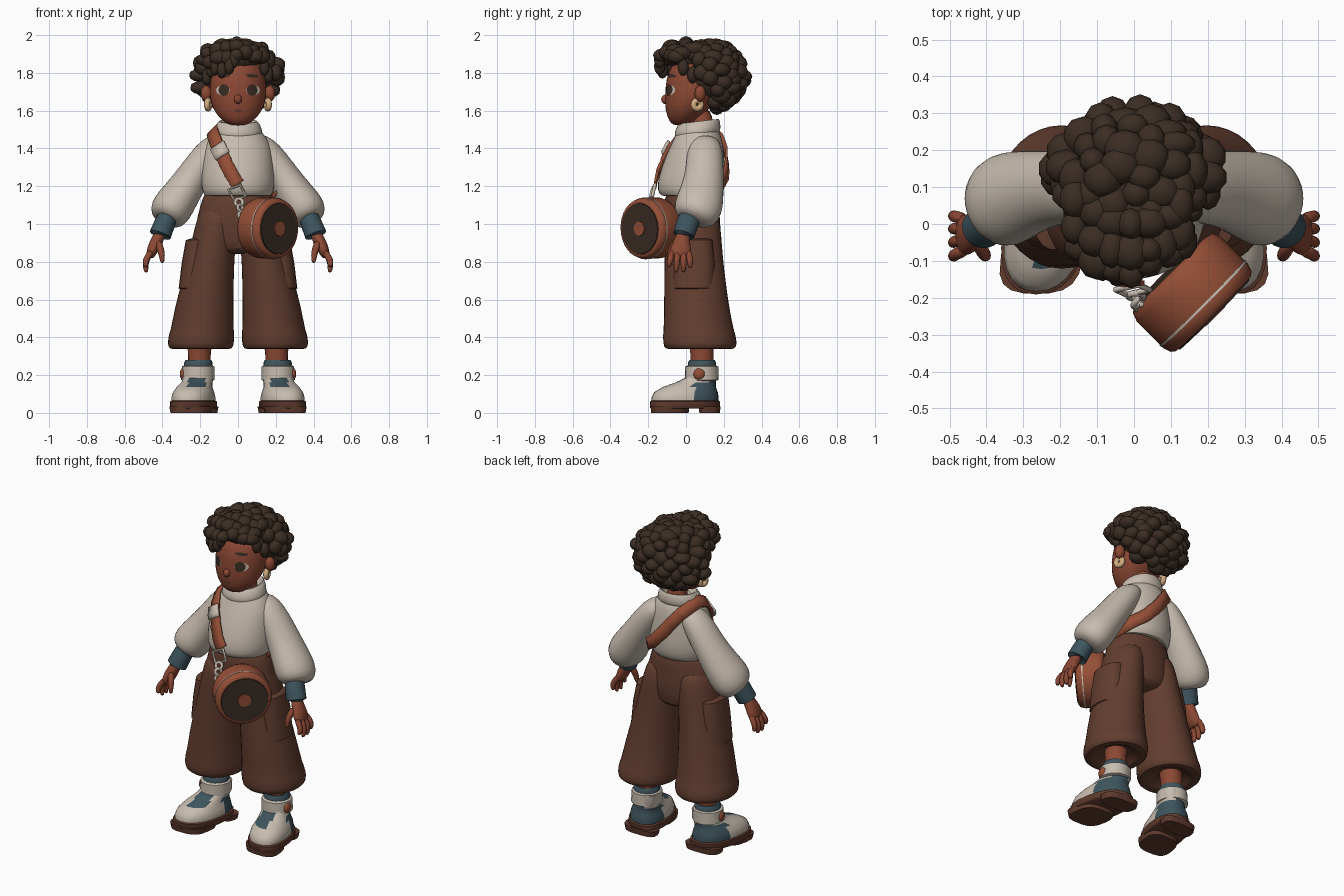
import bpy, bmesh, math, random
from mathutils import Vector, Matrix
from mathutils.bvhtree import BVHTree

random.seed(4)
if "Cube" in bpy.data.objects:
    bpy.data.objects.remove(bpy.data.objects["Cube"])


def material(name, r, g, b):
    m = bpy.data.materials.new(name)
    m.use_nodes = True
    m.diffuse_color = (r, g, b, 1)
    m.node_tree.nodes["Principled BSDF"].inputs["Base Color"].default_value = (r, g, b, 1)
    return m


SKIN = material("brown skin", .26, .065, .034)
HAIR = material("dark hair", .043, .026, .017)
CREAM = material("cream cloth", .57, .5, .425)
CLOTH = material("brown cloth", .122, .047, .028)
LEATHER = material("orange leather", .30, .078, .038)
TEAL = material("teal", .048, .09, .11)
GOLD = material("pale gold", .65, .42, .22)
SOLE = material("dark brown rubber", .115, .043, .027)


def finish(name, bm, mats, mirror=False, sub=0, pick=None, angle=50):
    """Turn a bmesh into a smooth-shaded object."""
    bmesh.ops.recalc_face_normals(bm, faces=bm.faces[:])
    if pick:
        for f in bm.faces:
            f.material_index = pick(f.calc_center_median())
    me = bpy.data.meshes.new(name)
    bm.to_mesh(me)
    bm.free()
    for m in mats:
        me.materials.append(m)
    me.shade_smooth()
    me.set_sharp_from_angle(angle=math.radians(angle))
    ob = bpy.data.objects.new(name, me)
    bpy.context.collection.objects.link(ob)
    if sub:
        ob.modifiers.new("Smooth", 'SUBSURF').levels = sub
        ob.modifiers["Smooth"].render_levels = sub
    if mirror:
        ob.modifiers.new("Pair", 'MIRROR')
    return ob


def loft(name, rings, mats, path=False, n=18, power=2, warp=None, **kw):
    """Skin elliptical rings (x, y, z, a, b), flat or turned along their path."""
    bm = bmesh.new()
    centres = [Vector(r[:3]) for r in rings]
    loops = []
    for i, (c, r) in enumerate(zip(centres, rings)):
        u, v = Vector((1, 0, 0)), Vector((0, 1, 0))
        if path:
            t = (centres[min(i + 1, len(rings) - 1)] - centres[max(i - 1, 0)]).normalized()
            u = v.cross(t).normalized()
            v = t.cross(u)
        loop = []
        for k in range(n):
            s, q = math.sin(2 * math.pi * k / n), math.cos(2 * math.pi * k / n)
            e = 2 / power
            p = c + u * r[3] * math.copysign(abs(q) ** e, q) + v * r[4] * math.copysign(abs(s) ** e, s)
            loop.append(bm.verts.new(warp(p) if warp else p))
        loops.append(loop)
    for a, b in zip(loops, loops[1:]):
        for k in range(n):
            bm.faces.new((a[k], a[(k + 1) % n], b[(k + 1) % n], b[k]))
    bm.faces.new(loops[0])
    bm.faces.new(loops[-1])
    return finish(name, bm, mats, **kw)


def balls(name, items, mat, **kw):
    """One object made of scaled spheres, each (location, scale)."""
    bm = bmesh.new()
    for loc, scale in items:
        m = Matrix.Translation(loc) @ Matrix.Diagonal((*scale, 1))
        bmesh.ops.create_icosphere(bm, subdivisions=2, radius=1, matrix=m)
    return finish(name, bm, [mat], angle=80, **kw)


def ring(name, loc, rot, major, minor, mat, segments=16, mirror=False):
    bpy.ops.mesh.primitive_torus_add(location=loc, rotation=rot, major_radius=major, minor_radius=minor,
                                     major_segments=segments, minor_segments=8)
    ob = bpy.context.object
    ob.name = name
    bpy.ops.object.transform_apply(location=True, rotation=True)
    ob.data.materials.append(mat)
    ob.data.shade_smooth()
    ob.data.set_sharp_from_angle(angle=math.radians(60))
    if mirror:
        ob.modifiers.new("Pair", 'MIRROR')


def surface(ob):
    return BVHTree.FromObject(ob, bpy.context.evaluated_depsgraph_get())


# Head, neck, ears, earrings
head = loft("head", [(0, -.03, 1.52, .035, .035), (0, -.02, 1.545, .085, .072), (0, 0, 1.59, .123, .107),
                     (0, .02, 1.64, .147, .134), (0, .035, 1.7, .154, .147), (0, .045, 1.77, .15, .153),
                     (0, .06, 1.84, .134, .141), (0, .07, 1.9, .08, .09)], [SKIN], sub=1)
loft("neck", [(0, .09, 1.44, .065, .065), (0, .09, 1.52, .058, .056), (0, .075, 1.62, .06, .06)], [SKIN], sub=1)
balls("nose", [((0, -.107, 1.66), (.021, .025, .026))], SKIN)
balls("ears", [((.168, .075, 1.69), (.03, .03, .045))], SKIN, mirror=True)
ring("earrings", (.158, .06, 1.632), (0, math.pi / 2, .3), .021, .016, GOLD, mirror=True)

# Face details laid as thin patches over the head
face = surface(head)


def patch(name, cx, cz, rx, rz, mat, lift, mirror=False, slope=0):
    bm = bmesh.new()
    rows = []
    for j in range(4):
        row = []
        for k in range(16):
            a, s = 2 * math.pi * k / 16, (j + .05) / 3.05
            x, z = cx + rx * s * math.cos(a), cz + rz * s * math.sin(a) + slope * rx * s * math.cos(a)
            hit = face.ray_cast(Vector((x, -1, z)), Vector((0, 1, 0)))[0]
            row.append(bm.verts.new((x, hit.y - lift, z)))
        rows.append(row)
    for a, b in zip(rows, rows[1:]):
        for k in range(16):
            bm.faces.new((a[k], a[(k + 1) % 16], b[(k + 1) % 16], b[k]))
    bm.faces.new(rows[0])
    finish(name, bm, [mat], mirror=mirror)


patch("eye_whites", .08, 1.708, .036, .027, CREAM, .002, True)
patch("irises", .075, 1.709, .028, .031, HAIR, .004, True)
patch("eyebrows", .075, 1.784, .032, .009, HAIR, .003, True, -.1)
patch("mouth", 0, 1.6, .024, .006, SOLE, .002)

# Curly hair: scalp, uneven clumps over a sphere, and a side-swept fringe
curls = [((0, .13, 1.79), (.185, .155, .16)), ((0, .035, 1.88), (.13, .13, .08))]
COUNT = 105
for i in range(COUNT):
    h = 1 - 2 * (i + .5) / COUNT
    a, w = i * 2.39996 + random.uniform(-.1, .1), math.sqrt(1 - h * h)
    grow = random.uniform(.94, 1.05)
    p = Vector((.208 * w * math.cos(a) * grow, .13 + .165 * w * math.sin(a) * grow, 1.785 + .165 * h))
    if p.y > .06 + (1.85 - p.z) * .38:
        curls.append((p, [random.uniform(.036, .06), random.uniform(.036, .056), random.uniform(.034, .05)]))
for i in range(7):
    x = -.15 + .047 * i
    for y, z in ((-.13 if x < .02 else -.1, 1.89 if x < .02 else 1.905), (-.075, 1.935), (0, 1.95)):
        p = (x * random.uniform(.9, 1.1), y + 3 * x * x, z - 1.5 * x * x + random.uniform(-.01, .008))
        curls.append((p, [random.uniform(.036, .055), random.uniform(.036, .055), random.uniform(.034, .044)]))
for x, y, z in ((-.12, -.1, 1.83), (-.085, -.125, 1.815), (-.045, -.14, 1.835), (-.02, -.14, 1.87), (-.145, -.04, 1.82),
                (.14, -.015, 1.83), (.16, .035, 1.79), (-.165, .03, 1.78)):
    curls.append(((x, y, z), (.027, .03, .046)))
balls("curly_hair", curls, HAIR)

# Sweater with puffed sleeves and rolled collar
sweater = loft("sweater_body", [(0, .03, 1.15, .16, .13), (0, .025, 1.145, .18, .16), (0, .025, 1.18, .195, .182),
                                (0, .033, 1.25, .2, .182), (0, .045, 1.35, .19, .16), (0, .06, 1.43, .175, .137),
                                (0, .065, 1.48, .135, .118), (0, .065, 1.52, .1, .1)], [CREAM], sub=1)
loft("collar", [(0, .06, 1.45, .125, .11), (0, .06, 1.485, .135, .127), (0, .065, 1.525, .12, .118),
                (0, .07, 1.548, .102, .105), (0, .075, 1.54, .086, .09), (0, .08, 1.5, .08, .08)],
     [CREAM], sub=1, warp=lambda p: p + Vector((0, 0, .12 * (p.y - .06))))
loft("sleeves", [(.08, .095, 1.45, .045, .07), (.13, .1, 1.405, .075, .092), (.185, .1, 1.33, .085, .1),
                 (.245, .095, 1.24, .09, .106), (.305, .08, 1.15, .102, .122), (.35, .065, 1.085, .112, .132),
                 (.38, .05, 1.035, .1, .115), (.39, .04, 1.015, .06, .07)], [CREAM], path=True, sub=1, mirror=True)
loft("cuffs", [(.37, .03, 1.05, .048, .055), (.385, .01, 1.01, .055, .06), (.412, -.012, .942, .058, .056),
               (.412, -.012, .94, .035, .035)], [TEAL], path=True, mirror=True)

# Hands
loft("palms", [(.405, -.01, .97, .03, .034), (.425, -.02, .92, .034, .04), (.445, -.027, .88, .034, .056),
               (.462, -.03, .84, .027, .06), (.468, -.03, .82, .016, .048)], [SKIN], path=True, n=12, sub=1, mirror=True)
for i, (y, tip) in enumerate(((-.08, .77), (-.046, .74), (-.012, .74), (.02, .765))):
    loft("fingers_%d" % (i + 1), [(.455, y * .85 - .005, .86, .018, .018), (.483, y, .82, .019, .018),
                                  (.492, y * 1.1, (tip + .82) / 2, .018, .017), (.484, y * 1.15, tip, .011, .011)],
         [SKIN], path=True, n=8, sub=1, mirror=True)
loft("thumbs", [(.425, -.05, .91, .02, .02), (.41, -.075, .87, .021, .021), (.402, -.088, .83, .018, .018),
                (.4, -.09, .79, .01, .01)], [SKIN], path=True, n=8, sub=1, mirror=True)

# Wide trousers with side pockets
loft("trouser_hips", [(0, .04, .84, .1, .1), (0, .04, .86, .17, .137), (0, .037, .95, .236, .152),
                      (0, .03, 1.05, .217, .15), (0, .03, 1.14, .19, .145), (0, .03, 1.19, .17, .13)], [CLOTH], sub=1)
loft("trouser_legs", [(.1, .03, 1.1, .09, .125), (.112, .035, 1.02, .109, .145), (.123, .037, .94, .118, .153),
                      (.138, .04, .85, .123, .155), (.16, .047, .7, .139, .165),
                      (.18, .057, .55, .159, .176), (.19, .068, .43, .17, .19), (.192, .069, .425, .175, .194),
                      (.198, .075, .365, .18, .2), (.197, .075, .335, .17, .19), (.196, .075, .338, .12, .13),
                      (.195, .075, .38, .09, .1)], [CLOTH], sub=1, mirror=True)
loft("side_pockets", [(.235, .04, .65, .06, .09), (.24, .04, .66, .074, .108), (.227, .04, .8, .07, .112),
                      (.213, .035, .915, .063, .106), (.205, .035, .922, .05, .09)], [CLOTH], power=2.3, mirror=True)


# Legs and boots, toes turned slightly outward
def toe_out(p):
    return Vector((p.x - .16 * p.y, p.y, p.z))


def boot_colour(c):
    if c.z < .165 and c.y > .035:
        return 1
    return 1 if .14 < c.z < .18 and abs(c.x - .22) < .045 else 0


loft("ankles", [(.205, .085, .2, .06, .06), (.205, .085, .3, .06, .062), (.2, .08, .45, .07, .07)], [SKIN], mirror=True)
loft("socks", [(.21, .085, .2, .072, .072), (.21, .085, .265, .076, .076), (.21, .085, .28, .068, .068)],
     [TEAL], mirror=True)
loft("boots", [(.235, -.005, .045, .108, .175), (.235, -.005, .08, .112, .178), (.235, 0, .11, .104, .168),
               (.233, .018, .137, .09, .14), (.226, .05, .16, .08, .108), (.22, .08, .185, .077, .083),
               (.22, .088, .24, .076, .076)], [CREAM, TEAL], n=28, power=2.3, warp=toe_out, pick=boot_colour, mirror=True)
loft("boot_straps", [(.213, .083, .17, .075, .075), (.213, .083, .175, .088, .09), (.211, .083, .245, .086, .088),
                     (.21, .083, .252, .072, .074)], [CREAM], n=20, mirror=True)
balls("strap_buttons", [((.292, .07, .205), (.016, .032, .032))], LEATHER, mirror=True)
loft("boot_soles", [(.235, -.005, .022, .112, .18), (.235, -.005, .027, .118, .186), (.235, -.005, .06, .118, .186),
                    (.235, -.005, .065, .11, .178)], [SOLE], n=24, power=2.4, warp=toe_out, mirror=True)
for part, y, length in (("heels", .125, .055), ("front_treads", -.085, .1)):
    loft("sole_" + part, [(.235, y, 0, .105, length), (.235, y, .035, .112, length + .004)], [SOLE],
         power=3, warp=toe_out, mirror=True)

# Shoulder strap wrapped around the sweater
body = surface(sweater)


def ribbon(name, pts, width, mat, lift, steps=5):
    pts = [Vector(p) for p in pts]
    line = [a.lerp(b, k / steps) for a, b in zip(pts, pts[1:]) for k in range(steps)] + [pts[-1]]
    hits = [body.find_nearest(p)[:2] for p in line]
    spots = [h + m * lift for h, m in hits]
    bm = bmesh.new()
    rows = []
    for i, (p, (_, normal)) in enumerate(zip(spots, hits)):
        t = spots[min(i + 1, len(spots) - 1)] - spots[max(i - 1, 0)]
        side = t.cross(normal).normalized() * width / 2
        rows.append([bm.verts.new(p + side * s) for s in (-1, 1)])
    for a, b in zip(rows, rows[1:]):
        bm.faces.new((a[0], a[1], b[1], b[0]))
    ob = finish(name, bm, [mat])
    solid = ob.modifiers.new("Thickness", 'SOLIDIFY')
    solid.thickness, solid.offset = .014, 0


ribbon("shoulder_strap", [(0, -.2, 1.21), (-.05, -.17, 1.29), (-.1, -.13, 1.38), (-.14, -.04, 1.47), (-.14, .07, 1.51),
                          (-.1, .2, 1.46), (0, .25, 1.34), (.1, .22, 1.24), (.18, .13, 1.18), (.2, .02, 1.15)],
       .072, LEATHER, .014)
ribbon("strap_slider", [(-.09, -.14, 1.37), (-.12, -.1, 1.425)], .086, CREAM, .029, 3)

# Square buckle and links from strap to bag
ring("buckle", (-.004, -.178, 1.165), (math.pi / 2 - .3, math.radians(20), 0), .048, .009, CREAM, 4)
for i, (x, y, z, size) in enumerate(((.005, -.195, 1.115, .02), (.012, -.21, 1.085, .018),
                                     (.025, -.225, 1.05, .022), (.04, -.23, 1.015, .026))):
    ring("strap_link_%d" % (i + 1), (x, y, z), (1.2, .5 * (i % 2), .6 * (i % 2)), size, .009, CREAM)

# Round bag, its flat side facing front and left
turn = Vector((.7, -.7, -.03)).to_track_quat('Z', 'Y').to_matrix()


def bag_part(name, profile, mat, n=32):
    loft(name, [(0, 0, h, r, r) for h, r in profile], [mat], n=n,
         warp=lambda p: turn @ p + Vector((.158, -.186, .978)))


bag_part("round_bag", [(-.083, .14), (-.075, .153), (-.05, .162), (.05, .162), (.072, .155), (.08, .145)], LEATHER)
bag_part("bag_zip", [(.038, .157), (.038, .164), (.045, .164), (.045, .157)], CREAM)
bag_part("bag_front_panel", [(.077, .137), (.085, .134)], HAIR)
bag_part("bag_back_panel", [(-.088, .137), (-.08, .14)], HAIR)
bag_part("bag_patch", [(.083, .042), (.09, .04)], LEATHER, 8)
